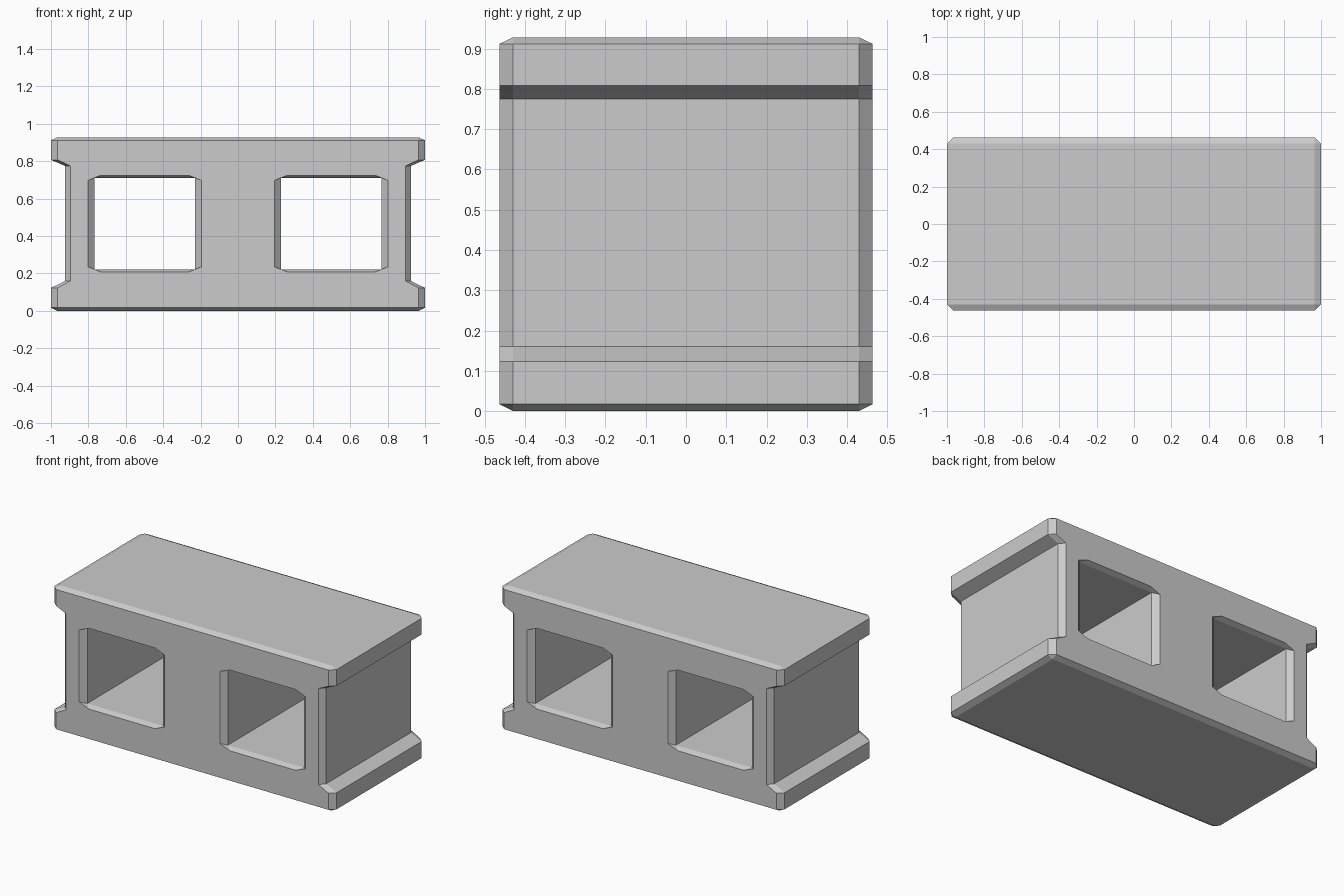
import bpy, bmesh

if "Cube" in bpy.data.objects:
    bpy.data.objects.remove(bpy.data.objects["Cube"])

Y_FACE, Y_MID = 0.463, 0.43

# right half of the outer profile: mid section and the inset front section
MID = [(.965, .928), (1, .912), (1, .808), (.925, .775),
       (.925, .16), (1, .123), (1, .017), (.965, 0)]
FACE = [(.965, .912), (.965, .912), (.965, .808), (.895, .775),
        (.895, .16), (.965, .123), (.965, .017), (.965, .017)]


def mirrored(half):
    return half + [(-x, z) for x, z in reversed(half)]


def hole(side):
    # sharp-cornered tunnel with a chamfered mouth at each end
    x0, x1, z0, z1 = .23, .767, .222, .711
    mid = [(x0, z0), (x0, z0), (x1, z0), (x1, z0),
           (x1, z1), (x1, z1), (x0, z1), (x0, z1)]
    a, b = .035, .014
    offs = [(-a, b), (a, -b), (-a, -b), (a, b),
            (a, -b), (-a, b), (a, b), (-a, -b)]
    face = [(x + dx, z + dz) for (x, z), (dx, dz) in zip(mid, offs)]
    return [(side * x, z) for x, z in mid], [(side * x, z) for x, z in face]


bm = bmesh.new()


def loft(mid, face):
    # four rings from front to back, joined by quads
    sections = [(face, -Y_FACE), (mid, -Y_MID), (mid, Y_MID), (face, Y_FACE)]
    rings = [[bm.verts.new((x, y, z)) for x, z in pts] for pts, y in sections]
    n = len(mid)
    for r, s in zip(rings, rings[1:]):
        for i in range(n):
            j = (i + 1) % n
            bm.faces.new((r[i], r[j], s[j], s[i]))


# outer shell and the two hollow cores
loft(mirrored(MID), mirrored(FACE))
for side in (1, -1):
    loft(*hole(side))
bmesh.ops.remove_doubles(bm, verts=bm.verts, dist=1e-4)

# front and back faces with the core openings left out
for y in (-1, 1):
    rim = [e for e in bm.edges if e.is_boundary and e.verts[0].co.y * y > 0]
    bmesh.ops.triangle_fill(bm, edges=rim, use_beauty=True,
                            use_dissolve=False, normal=(0, y, 0))
bmesh.ops.recalc_face_normals(bm, faces=bm.faces)

mesh = bpy.data.meshes.new("hollow_block")
bm.to_mesh(mesh)
bm.free()
bpy.context.collection.objects.link(bpy.data.objects.new("hollow_block", mesh))
